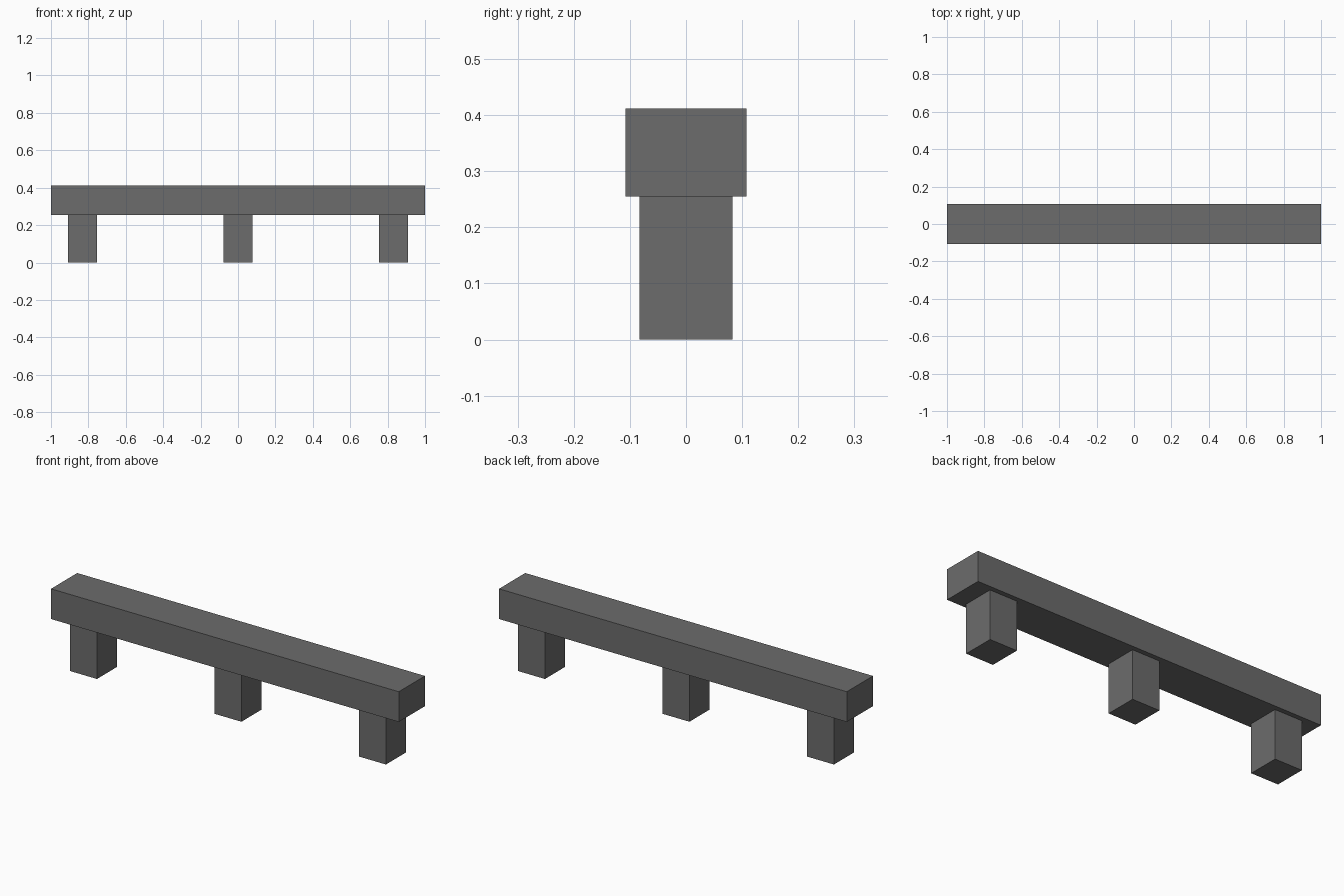
import bpy

if "Cube" in bpy.data.objects:
    bpy.data.objects.remove(bpy.data.objects["Cube"])

# Single dark grey finish
grey = bpy.data.materials.new("dark_grey")
grey.diffuse_color = (0.15, 0.15, 0.15, 1.0)
grey.use_nodes = True
grey.node_tree.nodes["Principled BSDF"].inputs["Base Color"].default_value = grey.diffuse_color


def box(name, center, size):
    bpy.ops.mesh.primitive_cube_add(size=1, location=center)
    obj = bpy.context.object
    obj.name = name
    obj.scale = size
    bpy.ops.object.transform_apply(location=False, rotation=False, scale=True)
    obj.data.materials.append(grey)
    return obj


LEG_H, TOP_Z = 0.255, 0.412

# Long horizontal beam
box("beam", (0, 0, (LEG_H + TOP_Z) / 2), (2.0, 0.215, TOP_Z - LEG_H))

# Three supporting legs
for name, x in (("left_leg", -0.831), ("middle_leg", 0.0), ("right_leg", 0.831)):
    box(name, (x, 0, LEG_H / 2), (0.156, 0.166, LEG_H))
